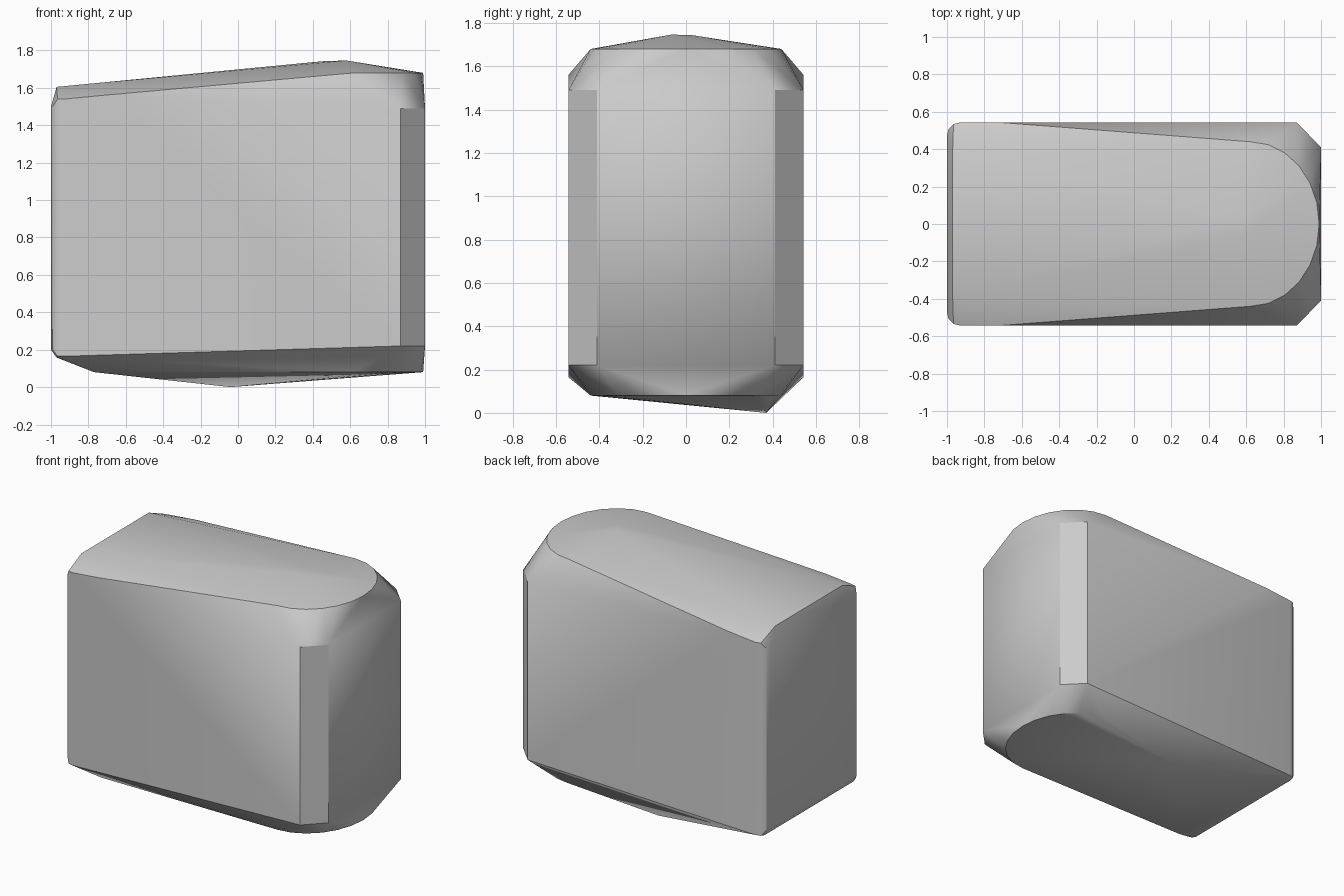
import bpy, bmesh, math

cube = bpy.data.objects.get("Cube")
if cube:
    bpy.data.objects.remove(cube, do_unlink=True)

grey = bpy.data.materials.new("plain grey")
grey.use_nodes = True
colour = (0.6, 0.6, 0.6, 1)
grey.diffuse_color = colour
grey.node_tree.nodes["Principled BSDF"].inputs["Base Color"].default_value = colour

points = []


def pair(x, y, z):
    """Add a point on both sides of the centre plane."""
    points.extend([(x, -y, z), (x, y, z)])


# Side walls and the bevelled right-hand end
for z in (0.22, 1.49):
    pair(0.87, 0.543, z)
    pair(1.0, 0.41, z)
pair(-0.72, 0.543, 1.56)

# Rounded upright corners at the left-hand end
for step in range(4):
    a = math.radians(step * 30)
    x, y = -0.93 - 0.07 * math.sin(a), 0.473 + 0.07 * math.cos(a)
    pair(x, y, 0.20 if step > 1 else 0.165)
    pair(x, y, 1.50 if step > 1 else 1.54)
pair(-0.97, 0.50, 0.158)
pair(-0.97, 0.38, 1.605)

# Half-round rims of the crown and the base
for z in (0.08, 1.68):
    for step in range(7):
        a = math.radians(step * 15)
        pair(0.62 + 0.37 * math.sin(a), 0.44 * math.cos(a), z)

# Shallow peak of the crown, and the lowest points of the base
points += [(0.58, -0.07, 1.746), (0.45, 0, 1.742), (0.54, 0.02, 1.745)]
points += [(-0.77, -0.44, 0.08), (-0.04, 0.37, 0)]

# Solid block stretched over the profile points
bm = bmesh.new()
for p in points:
    bm.verts.new(p)
bmesh.ops.remove_doubles(bm, verts=bm.verts[:], dist=0.001)
bmesh.ops.convex_hull(bm, input=bm.verts[:])
bmesh.ops.delete(bm, geom=[v for v in bm.verts if not v.link_faces], context="VERTS")
bmesh.ops.dissolve_limit(bm, angle_limit=math.radians(0.5), verts=bm.verts[:], edges=bm.edges[:])
bmesh.ops.recalc_face_normals(bm, faces=bm.faces[:])

mesh = bpy.data.meshes.new("faceted_block")
bm.to_mesh(mesh)
bm.free()
mesh.materials.append(grey)
block = bpy.data.objects.new("faceted_block", mesh)
bpy.context.collection.objects.link(block)

# Soft shading that keeps the hard bevels
bpy.ops.object.select_all(action="DESELECT")
block.select_set(True)
bpy.context.view_layer.objects.active = block
bpy.ops.object.shade_smooth_by_angle(angle=math.radians(30))
